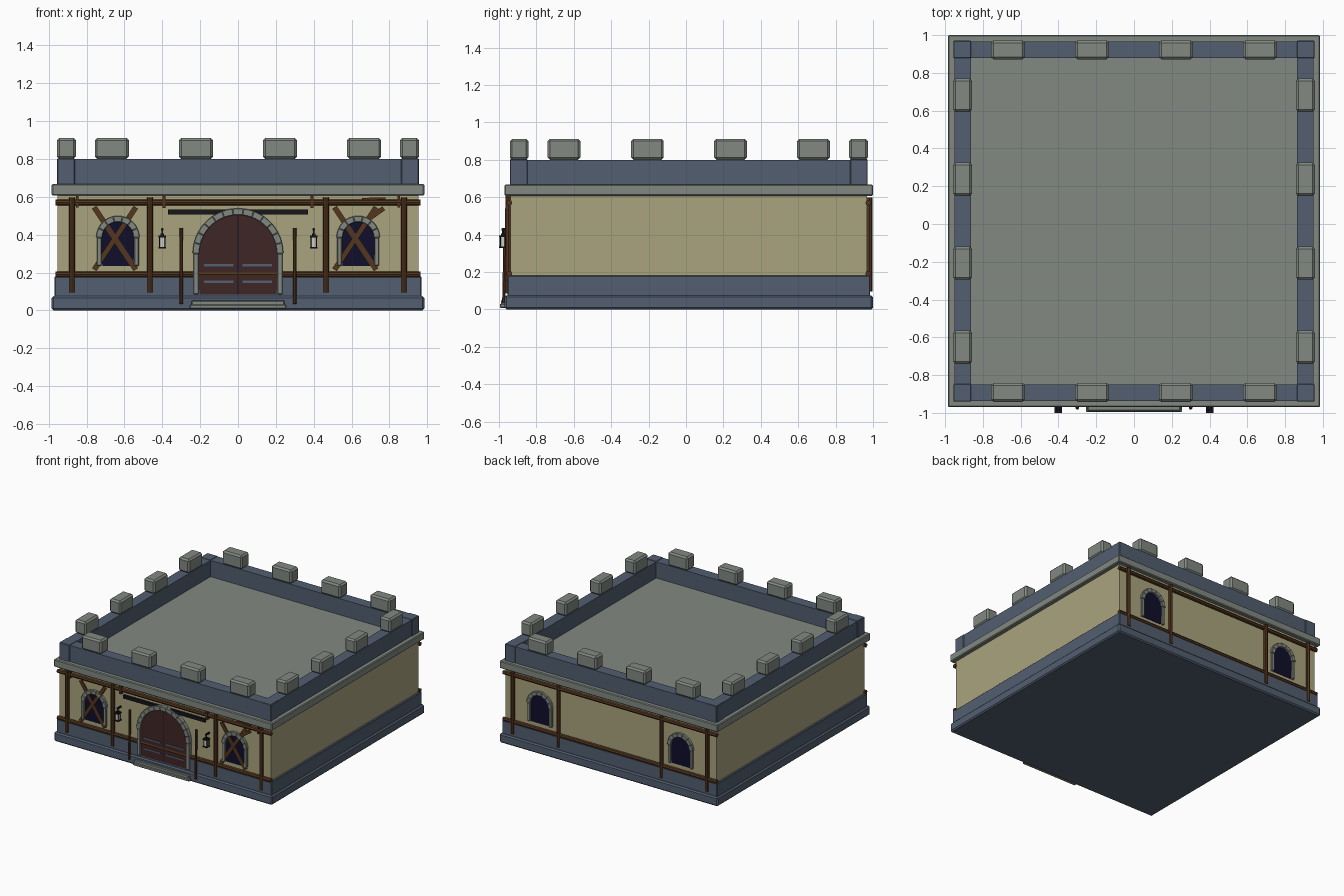
import bpy, bmesh
from math import pi, sin, cos, hypot, atan2
from mathutils import Matrix, Vector

old = bpy.data.objects.get("Cube")
if old:
    bpy.data.objects.remove(old, do_unlink=True)

CY = 0.015  # building centre in y; only the entrance reaches further forward


def material(name, rgb):
    lin = [((c / 255 + 0.055) / 1.055) ** 2.4 for c in rgb] + [1]
    m = bpy.data.materials.new(name)
    m.use_nodes = True
    m.diffuse_color = lin
    m.node_tree.nodes["Principled BSDF"].inputs["Base Color"].default_value = lin
    return m


SLATE = material("slate blue stone", (82, 94, 112))
STONE = material("grey stone", (130, 137, 130))
PLASTER = material("cream plaster", (170, 164, 126))
WOOD = material("brown timber", (84, 54, 30))
DOOR = material("dark red door", (64, 38, 38))
GLASS = material("dark window", (16, 14, 42))
IRON = material("black iron", (22, 22, 28))
PANE = material("lantern pane", (205, 205, 190))


def finish(name, bm, mat, bevel=0):
    bmesh.ops.recalc_face_normals(bm, faces=bm.faces)
    if bevel:
        bmesh.ops.bevel(bm, geom=bm.edges[:], offset=bevel, segments=1, affect="EDGES")
    me = bpy.data.meshes.new(name)
    bm.to_mesh(me)
    bm.free()
    me.materials.append(mat)
    ob = bpy.data.objects.new(name, me)
    bpy.context.collection.objects.link(ob)
    return ob


def box(name, x, y, z, mat, bevel=0):
    """Box from (min, max) pairs."""
    bm = bmesh.new()
    spans = (x, y, z)
    size = [b - a for a, b in spans]
    mid = Vector([(a + b) / 2 for a, b in spans])
    bmesh.ops.create_cube(bm, size=1, matrix=Matrix.Translation(mid) @ Matrix.Diagonal((*size, 1)))
    return finish(name, bm, mat, bevel)


def slab(name, half, z0, z1, mat, bevel=0):
    return box(name, (-half, half), (CY - half, CY + half), (z0, z1), mat, bevel)


def on_face(s, d0, d1):
    """y span at depths d0..d1 from the centre; s is -1 at the front, 1 at the back."""
    return sorted((CY + s * d0, CY + s * d1))


def pole(name, a, b, r, mat=WOOD, sides=8):
    a, b = Vector(a), Vector(b)
    bm = bmesh.new()
    rot = (b - a).to_track_quat("Z", "Y").to_matrix().to_4x4()
    bmesh.ops.create_cone(bm, cap_ends=True, segments=sides, radius1=r, radius2=r, depth=(b - a).length,
                          matrix=Matrix.Translation((a + b) / 2) @ rot)
    return finish(name, bm, mat)


def prism(name, outline, s, d0, d1, mat, bevel=0):
    """Extrude an x-z outline outwards from the front or back wall."""
    bm = bmesh.new()
    face = bm.faces.new([bm.verts.new((x, CY + s * d0, z)) for x, z in outline])
    new = bmesh.ops.extrude_face_region(bm, geom=[face])["geom"]
    bmesh.ops.translate(bm, vec=(0, s * (d1 - d0), 0),
                        verts=[v for v in new if isinstance(v, bmesh.types.BMVert)])
    return finish(name, bm, mat, bevel)


def plank(name, a, b, w, s, d0, d1):
    dx, dz = b[0] - a[0], b[1] - a[1]
    k = w / 2 / hypot(dx, dz)
    nx, nz = -dz * k, dx * k
    prism(name, [(a[0] + nx, a[1] + nz), (b[0] + nx, b[1] + nz),
                 (b[0] - nx, b[1] - nz), (a[0] - nx, a[1] - nz)], s, d0, d1, WOOD)


def arc(cx, cz, r, a0, a1, n):
    return [(cx + r * cos(a0 + (a1 - a0) * i / n), cz + r * sin(a0 + (a1 - a0) * i / n)) for i in range(n + 1)]


def arched_opening(name, cx, s, spring, bottom, r, thick, blocks, fill, d_fill, d_frame):
    """Arched panel with a ring of wedge stones on two jambs."""
    ri = r - thick
    outline = [(cx - ri, bottom), (cx + ri, bottom)] + arc(cx, spring, ri + 0.008, 0, pi, 24)
    prism(name + "_panel", outline, s, 0.94, d_fill, fill)
    for i in range(blocks):
        a0, a1 = pi * i / blocks, pi * (i + 1) / blocks
        wedge = arc(cx, spring, r, a0, a1, 2) + arc(cx, spring, ri, a1, a0, 2)
        prism(name + "_arch_stone", wedge, s, 0.94, d_frame, STONE, 0.003)
    for side in (-1, 1):
        xs = sorted((cx + side * (ri + 0.004), cx + side * (r - 0.004)))
        box(name + "_jamb", xs, on_face(s, 0.94, d_frame - 0.004), (bottom, spring), STONE, 0.004)


# Main storeys
slab("foundation", 0.985, 0, 0.075, SLATE, 0.01)
slab("plinth", 0.97, 0.06, 0.18, SLATE, 0.005)
slab("plaster_walls", 0.953, 0.17, 0.61, PLASTER)
slab("roof_slab", 0.985, 0.607, 0.668, STONE, 0.006)

# Parapet with corner posts and merlons
for s in (-1, 1):
    box("parapet_wall", (-0.87, 0.87), on_face(s, 0.864, 0.951), (0.66, 0.8), SLATE)
    box("parapet_wall_side", sorted((s * 0.864, s * 0.951)), (CY - 0.87, CY + 0.87), (0.66, 0.8), SLATE)
    for t in (-1, 1):
        box("parapet_corner", sorted((t * 0.862, t * 0.956)), on_face(s, 0.862, 0.956), (0.66, 0.803), SLATE, 0.004)
    for c in (-0.667, -0.222, 0.222, 0.667):
        box("merlon", (c - 0.09, c + 0.09), on_face(s, 0.857, 0.957), (0.8, 0.912), STONE, 0.013)
        box("merlon_side", sorted((s * 0.857, s * 0.957)), (CY + c - 0.088, CY + c + 0.088),
            (0.8, 0.912), STONE, 0.013)

# Timber framing and windows on the front and back
for s in (-1, 1):
    y = CY + s * 0.96
    for z in (0.19, 0.57):
        pole("wall_beam", (-0.965, y, z), (0.965, y, z), 0.016)
    for x in (-0.877, -0.465, 0.465, 0.877):
        pole("wall_post", (x, y + s * 0.005, 0.095), (x, y + s * 0.005, 0.597), 0.016)
    for x in (-0.635, 0.635):
        arched_opening("window", x, s, 0.385, 0.235, 0.115, 0.033, 7, GLASS, 0.957, 0.974)

# Crossed planks over the front windows
for x in (-0.635, 0.635):
    plank("window_plank", (x - 0.125, 0.545), (x + 0.095, 0.215), 0.028, -1, 0.95, 0.963)
    plank("window_plank", (x + 0.095, 0.545), (x - 0.125, 0.215), 0.028, -1, 0.95, 0.967)
plank("loose_plank", (0.655, 0.588), (0.78, 0.592), 0.012, -1, 0.95, 0.972)
plank("loose_plank", (0.70, 0.49), (0.77, 0.54), 0.025, -1, 0.95, 0.97)

# Entrance: double door, straps and step
arched_opening("entrance", 0, -1, 0.3, 0.085, 0.24, 0.036, 13, DOOR, 0.972, 0.984)
box("door_seam", (-0.003, 0.003), on_face(-1, 0.97, 0.974), (0.085, 0.508), GLASS)
for s in (-1, 1):
    for z in (0.152, 0.238):
        box("door_strap", sorted((s * 0.025, s * 0.18)), on_face(-1, 0.97, 0.977), (z - 0.006, z + 0.006), SLATE)
box("lower_step", (-0.255, 0.255), (-0.995, -0.93), (0.008, 0.03), STONE, 0.004)
box("upper_step", (-0.245, 0.245), (-0.988, -0.93), (0.025, 0.052), STONE, 0.004)

# Sign rail and its hangers
box("sign_rail", (-0.37, 0.37), on_face(-1, 0.95, 0.972), (0.508, 0.534), IRON)
for s in (-1, 1):
    box("rail_hanger", (s * 0.39 - 0.008, s * 0.39 + 0.008), on_face(-1, 0.95, 0.98), (0.54, 0.605), WOOD)
    box("corner_bracket", (s * 0.85 - 0.006, s * 0.85 + 0.006), on_face(-1, 0.95, 0.975), (0.545, 0.605), WOOD)
    # Slim poles beside the door
    pole("door_pole", (s * 0.3, -0.974, 0.035), (s * 0.3, -0.966, 0.435), 0.009)
    # Hanging lanterns
    x, y = s * 0.4, -0.98
    box("lantern_pane", (x - 0.014, x + 0.014), (y - 0.012, y + 0.012), (0.335, 0.388), PANE)
    for z0, z1, w in ((0.328, 0.336, 0.02), (0.386, 0.396, 0.02), (0.396, 0.406, 0.01)):
        box("lantern_plate", (x - w, x + w), (y - w, y + w), (z0, z1), IRON)
    for u in (-1, 1):
        for v in (-1, 1):
            pole("lantern_bar", (x + u * 0.015, y + v * 0.013, 0.33), (x + u * 0.015, y + v * 0.013, 0.39),
                 0.003, IRON, 4)
    box("lantern_hook", (x - 0.004, x + 0.004), (y - 0.004, y + 0.004), (0.4, 0.435), IRON)
    box("lantern_arm", (x - 0.006, x + 0.006), (y - 0.006, -0.93), (0.422, 0.432), IRON)
